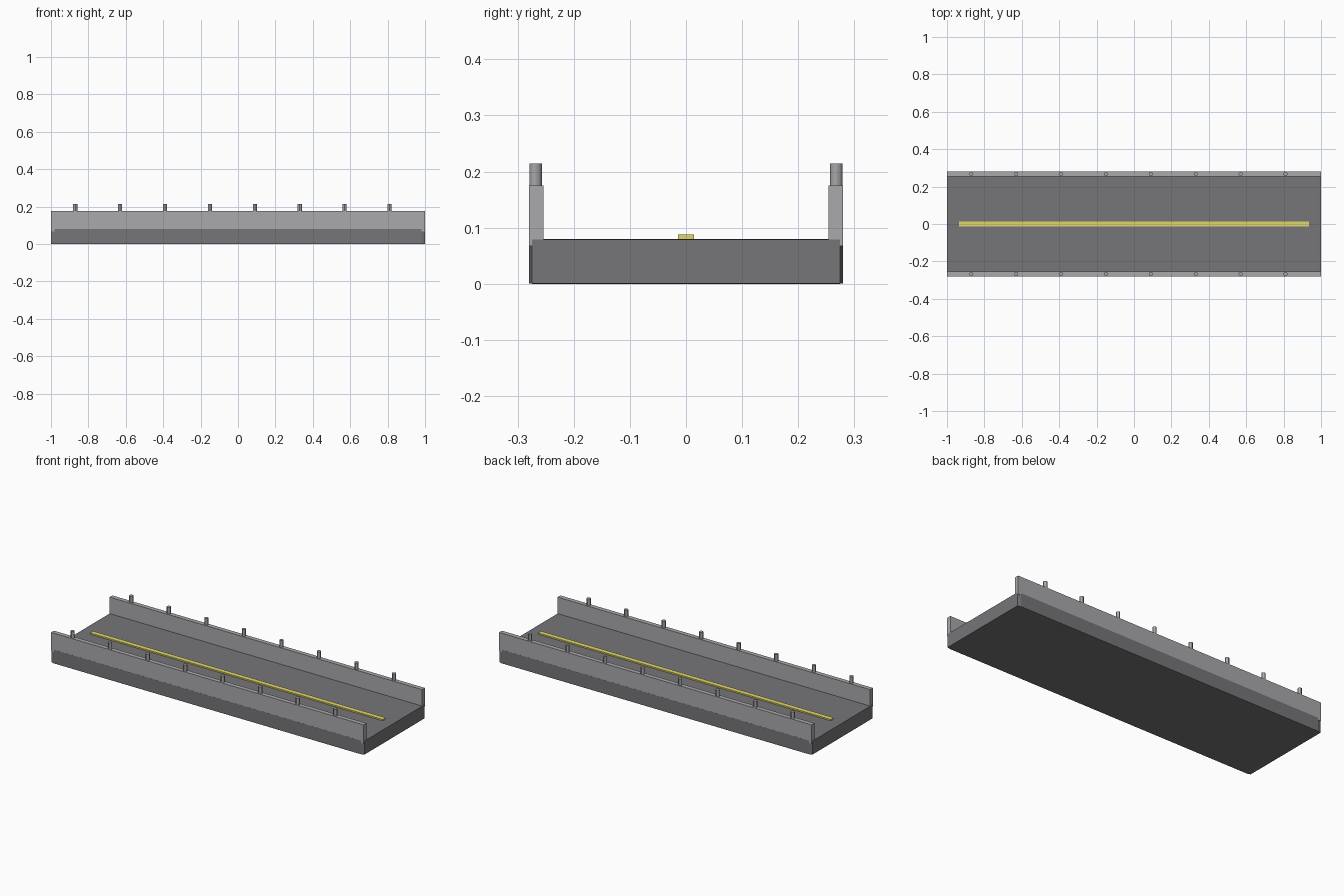
import bpy

if "Cube" in bpy.data.objects:
    bpy.data.objects.remove(bpy.data.objects["Cube"])


def material(name, rgb):
    m = bpy.data.materials.new(name)
    m.diffuse_color = (*rgb, 1)
    m.use_nodes = True
    m.node_tree.nodes["Principled BSDF"].inputs["Base Color"].default_value = m.diffuse_color
    return m


asphalt = material("asphalt", (0.18, 0.18, 0.19))
concrete = material("concrete", (0.40, 0.40, 0.42))
yellow = material("yellow_paint", (0.75, 0.68, 0.15))


def box(name, x, y, z, mat):
    """Box spanning the given (min, max) ranges."""
    bpy.ops.mesh.primitive_cube_add(
        size=1, location=[(a + b) / 2 for a, b in (x, y, z)])
    ob = bpy.context.object
    ob.name = name
    ob.scale = [b - a for a, b in (x, y, z)]
    ob.data.materials.append(mat)
    return ob


# Road deck: bevelled in local space, so the chamfer stretches with the length
deck = box("deck", (-1, 1), (-0.28, 0.28), (0, 0.08), asphalt)
bevel = deck.modifiers.new("edge_chamfer", "BEVEL")
bevel.width = 0.01
bevel.segments = 1

# Centre line
box("centre_line", (-0.935, 0.935), (-0.014, 0.014), (0.078, 0.0875), yellow)

# Side walls with a row of short round posts on each
for side, label in ((-1, "front"), (1, "back")):
    y = sorted((side * 0.254, side * 0.2797))
    box(f"{label}_wall", (-0.9995, 0.9995), y, (0.067, 0.175), concrete)
    for i in range(8):
        bpy.ops.mesh.primitive_cylinder_add(
            vertices=12, radius=0.011, depth=0.049,
            location=(-0.87 + 0.24 * i, side * 0.268, 0.1895))
        post = bpy.context.object
        post.name = f"{label}_post_{i + 1}"
        post.data.materials.append(concrete)
        bpy.ops.object.shade_smooth_by_angle()
